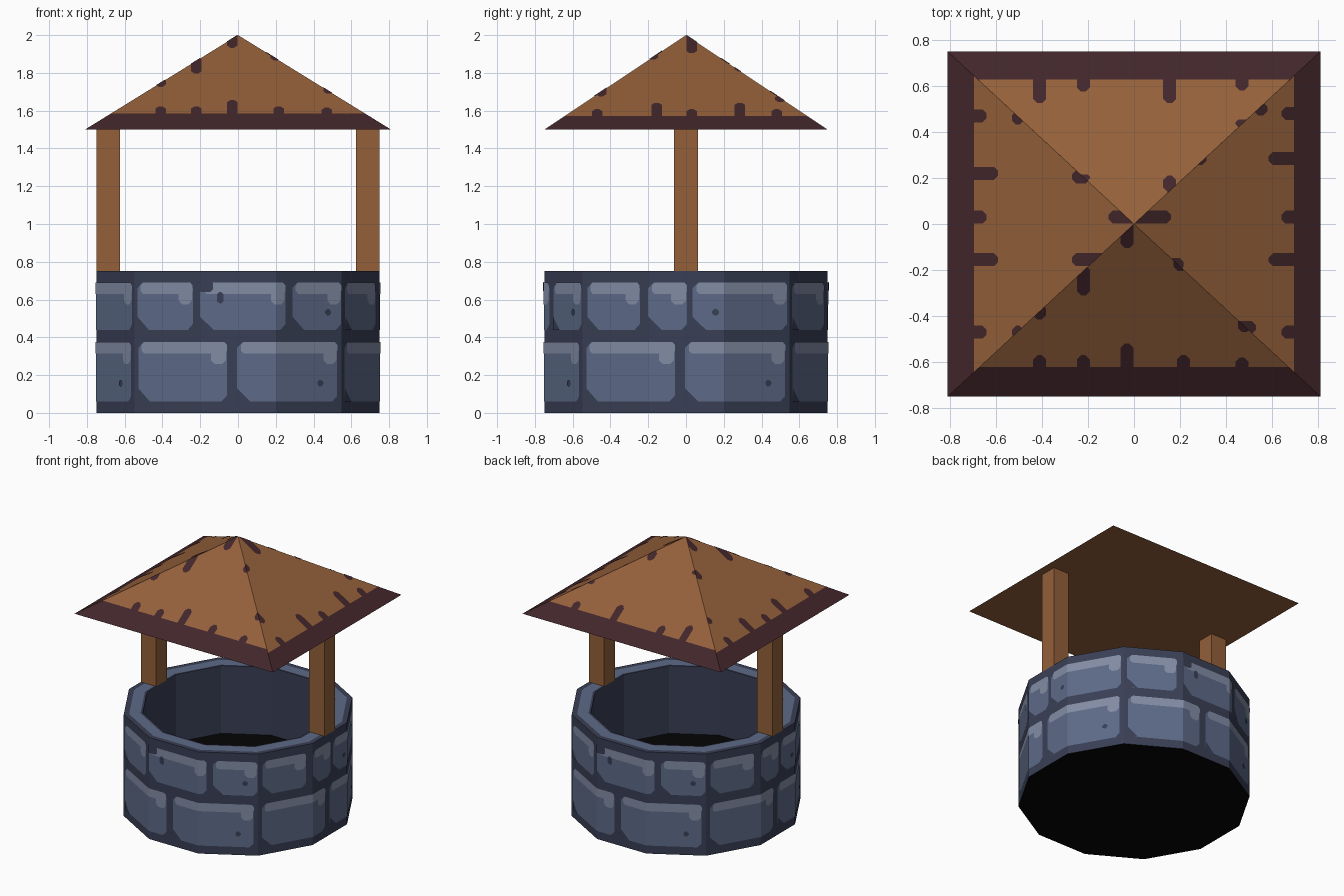
import bpy, bmesh, math
from mathutils import Vector

if "Cube" in bpy.data.objects:
    bpy.data.objects.remove(bpy.data.objects["Cube"])


def material(name, hexcode):
    lin = []
    for i in (0, 2, 4):
        c = int(hexcode[i:i + 2], 16) / 255
        lin.append(c / 12.92 if c <= 0.04045 else ((c + 0.055) / 1.055) ** 2.4)
    m = bpy.data.materials.new(name)
    m.diffuse_color = (*lin, 1)
    m.use_nodes = True
    m.node_tree.nodes["Principled BSDF"].inputs["Base Color"].default_value = m.diffuse_color
    return m


WOOD = material("brown wood", "94603A")
EAVE = material("dark maroon", "42262A")
MORTAR = material("mortar navy", "393F55")
STONE = material("slate blue stone", "5D6A88")
LIGHT = material("light stone edge", "828CA4")
BLACK = material("black water", "050505")


class Part:
    """Collects polygons and turns them into one object."""

    def __init__(self, name, *mats):
        self.name, self.mats, self.bm = name, mats, bmesh.new()

    def face(self, pts, outward, mat=0):
        if len(pts) < 3:
            return
        f = self.bm.faces.new([self.bm.verts.new(p) for p in pts])
        f.normal_update()
        if f.normal.dot(Vector(outward)) < 0:
            f.normal_flip()
        f.material_index = mat

    def done(self):
        bmesh.ops.remove_doubles(self.bm, verts=self.bm.verts, dist=1e-5)
        me = bpy.data.meshes.new(self.name)
        self.bm.to_mesh(me)
        for m in self.mats:
            me.materials.append(m)
        ob = bpy.data.objects.new(self.name, me)
        bpy.context.collection.objects.link(ob)


def clip(poly, f):
    """Keep the side of a 2D polygon where the linear function f >= 0."""
    out = []
    for a, b in zip(poly, poly[1:] + poly[:1]):
        fa, fb = f(a), f(b)
        if fa >= 0:
            out.append(a)
        if (fa > 0 > fb) or (fa < 0 < fb):
            t = fa / (fa - fb)
            out.append((a[0] + t * (b[0] - a[0]), a[1] + t * (b[1] - a[1])))
    return out


def chamfered(x0, x1, y0, y1, c):
    return [(x0 + c, y0), (x1 - c, y0), (x1, y0 + c), (x1, y1 - c),
            (x1 - c, y1), (x0 + c, y1), (x0, y1 - c), (x0, y0 + c)]


# ---- well wall: 12 flat sides ----
N, AP, AP_IN, H, FLOOR = 12, 0.75, 0.625, 0.75, 0.25
SIDE = 2 * AP * math.tan(math.pi / N)


def frame(k):
    a = -math.pi / 2 + k * 2 * math.pi / N
    return Vector((math.cos(a), math.sin(a), 0)), Vector((-math.sin(a), math.cos(a), 0))


def on_side(k, u, r, z):
    """u from -1 to 1 across side k at apothem r."""
    d, t = frame(k)
    return d * r + t * (u * r * math.tan(math.pi / N)) + Vector((0, 0, z))


wall = Part("well_wall", MORTAR, STONE)
water = Part("well_water", BLACK)
base = Part("well_underside", BLACK)
for k in range(N):
    d, t = frame(k)

    def quad(part, r0, z0, r1, z1, out, mat=0):
        part.face([on_side(k, -1, r0, z0), on_side(k, 1, r0, z0),
                   on_side(k, 1, r1, z1), on_side(k, -1, r1, z1)], out, mat)
    quad(wall, AP, 0, AP, H, d)
    quad(wall, AP_IN, FLOOR, AP_IN, H, -d)
    quad(wall, AP, H, 0.715, H, (0, 0, 1))
    quad(wall, 0.715, H, 0.64, H, (0, 0, 1), 1)
    quad(wall, 0.64, H, AP_IN, H, (0, 0, 1))
water.face([on_side(k, 1, AP_IN, FLOOR) for k in range(N)], (0, 0, 1))
base.face([on_side(k, 1, AP, 0) for k in range(N)], (0, 0, -1))
for p in (wall, water, base):
    p.done()

# ---- painted stones: thin plates wrapped round the wall ----
stones = Part("wall_stones", STONE, LIGHT, MORTAR)


def wrap(poly, lift, mat):
    """Lay a polygon (distance round wall, height) on the sides it crosses."""
    lo, hi = min(p[0] for p in poly), max(p[0] for p in poly)
    for k in range(math.floor(lo / SIDE) - 1, math.ceil(hi / SIDE) + 2):
        c = k * SIDE
        q = clip(poly, lambda p: p[0] - c + SIDE / 2)
        q = clip(q, lambda p: c + SIDE / 2 - p[0]) if q else q
        if len(q) > 2 and max(p[0] for p in q) - min(p[0] for p in q) > 1e-4:
            stones.face([on_side(k, (s - c) * 2 / SIDE, AP + lift, z) for s, z in q], frame(k)[0], mat)


def stone(s0, s1, z0, z1):
    wrap(chamfered(s0, s1, z0, z1, 0.03), 0.002, 0)
    # pale top edge with a drip at the right end
    wrap(chamfered(s0 + 0.02, s1, z1 - 0.06, z1, 0.015), 0.004, 1)
    wrap(chamfered(s1 - 0.085, s1 - 0.005, z1 - 0.115, z1 - 0.03, 0.02), 0.004, 1)
    # chipped lower left corner
    wrap([(s0, z0), (s0 + 0.07, z0), (s0, z0 + 0.07)], 0.004, 2)


UPPER = [(-0.2, 0.258), (0.3, 0.597), (0.635, 0.955), (1.006, 1.211), (1.24, 1.79), (1.83, 2.167)]
LOWER = [(-0.575, -0.058), (-0.005, 0.573)]
for rep in range(2):
    for s0, s1 in UPPER:
        o = rep * 6 * SIDE
        stone(s0 + o, s1 + o, 0.44, 0.69)
    for s in (0.515, 1.36):
        wrap(chamfered(s + o - 0.018, s + o + 0.018, 0.515, 0.55, 0.012), 0.006, 2)
    # notch at the top left of one stone
    wrap(chamfered(-0.21 + o, -0.13 + o, 0.64, 0.7, 0.015), 0.006, 2)
    wrap(chamfered(-0.11 + o, -0.075 + o, 0.58, 0.64, 0.012), 0.006, 2)
for rep in range(4):
    for s0, s1 in LOWER:
        o = rep * 3 * SIDE
        stone(s0 + o, s1 + o, 0.06, 0.375)
    wrap(chamfered(0.45 + o, 0.486 + o, 0.14, 0.175, 0.012), 0.006, 2)
stones.done()

# ---- two posts ----
for name, x in (("left_post", -0.6875), ("right_post", 0.6875)):
    bpy.ops.mesh.primitive_cube_add(size=1, location=(x, 0, 1.125))
    post = bpy.context.object
    post.name, post.scale = name, (0.125, 0.125, 0.75)
    post.data.materials.append(WOOD)

# ---- pyramid roof with a dark eave band ----
RX, RY = 0.81, 0.75
roof = Part("roof", WOOD, EAVE)
marks = Part("roof_notches", EAVE)
roof.face([(-RX, -RY, 1.5), (RX, -RY, 1.5), (RX, RY, 1.5), (-RX, RY, 1.5)], (0, 0, -1))
# per face: outward sign, faces x?, band start, notches (position, from, to)
FACES = [
    (-1, False, 0.622, [(-0.41, 0.57, 0.65), (-0.22, 0.57, 0.65), (-0.03, 0.52, 0.65), (0.215, 0.57, 0.65),
                        (0.47, 0.58, 0.65), (-0.22, 0.18, 0.31), (-0.41, 0.35, 0.415), (-0.03, -0.02, 0.105),
                        (0.2, 0.14, 0.205), (0.48, 0.4, 0.47)]),
    (1, False, 0.628, [(-0.41, 0.525, 0.65), (-0.22, 0.575, 0.65), (0.155, 0.525, 0.65), (0.47, 0.58, 0.65),
                       (0.155, 0.14, 0.21), (0.47, 0.42, 0.455), (-0.22, 0.19, 0.215)]),
    (1, True, 0.695, [(0.48, 0.64, 0.72), (0.285, 0.585, 0.72), (0.03, 0.64, 0.72), (-0.155, 0.585, 0.72),
                      (-0.47, 0.64, 0.72), (0.03, -0.02, 0.16), (0.285, 0.26, 0.315), (-0.175, 0.15, 0.215),
                      (-0.45, 0.43, 0.53), (0.5, 0.52, 0.58)]),
    (-1, True, 0.695, [(0.47, 0.64, 0.72), (0.22, 0.59, 0.72), (0.03, 0.64, 0.72), (-0.155, 0.59, 0.72),
                       (-0.47, 0.64, 0.72), (0.03, -0.02, 0.11), (0.205, 0.19, 0.27), (-0.155, 0.12, 0.27),
                       (0.46, 0.48, 0.53), (-0.47, 0.48, 0.53)]),
]
for sign, along_x, band, notches in FACES:
    h, w = (RX, RY) if along_x else (RY, RX)

    def place(u, v, lift=0.0):
        z = 2 - 0.5 * v / h + lift
        return (sign * v, u, z) if along_x else (u, sign * v, z)
    out = place(0, 1)[:2] + (1,)
    b = w * band / h
    roof.face([place(0, 0), place(-b, band), place(b, band)], out)
    roof.face([place(-b, band), place(-w, h), place(w, h), place(b, band)], out, 1)
    for u, v0, v1 in notches:
        c = min(0.018, (v1 - v0) / 3)
        q = chamfered(u - 0.028, u + 0.028, v0, v1, c)
        for f in (lambda p: p[1] * w / h - p[0], lambda p: p[1] * w / h + p[0]):
            q = clip(q, f) if q else q
        marks.face([place(pu, pv, 0.003) for pu, pv in q], out)
roof.done()
marks.done()
